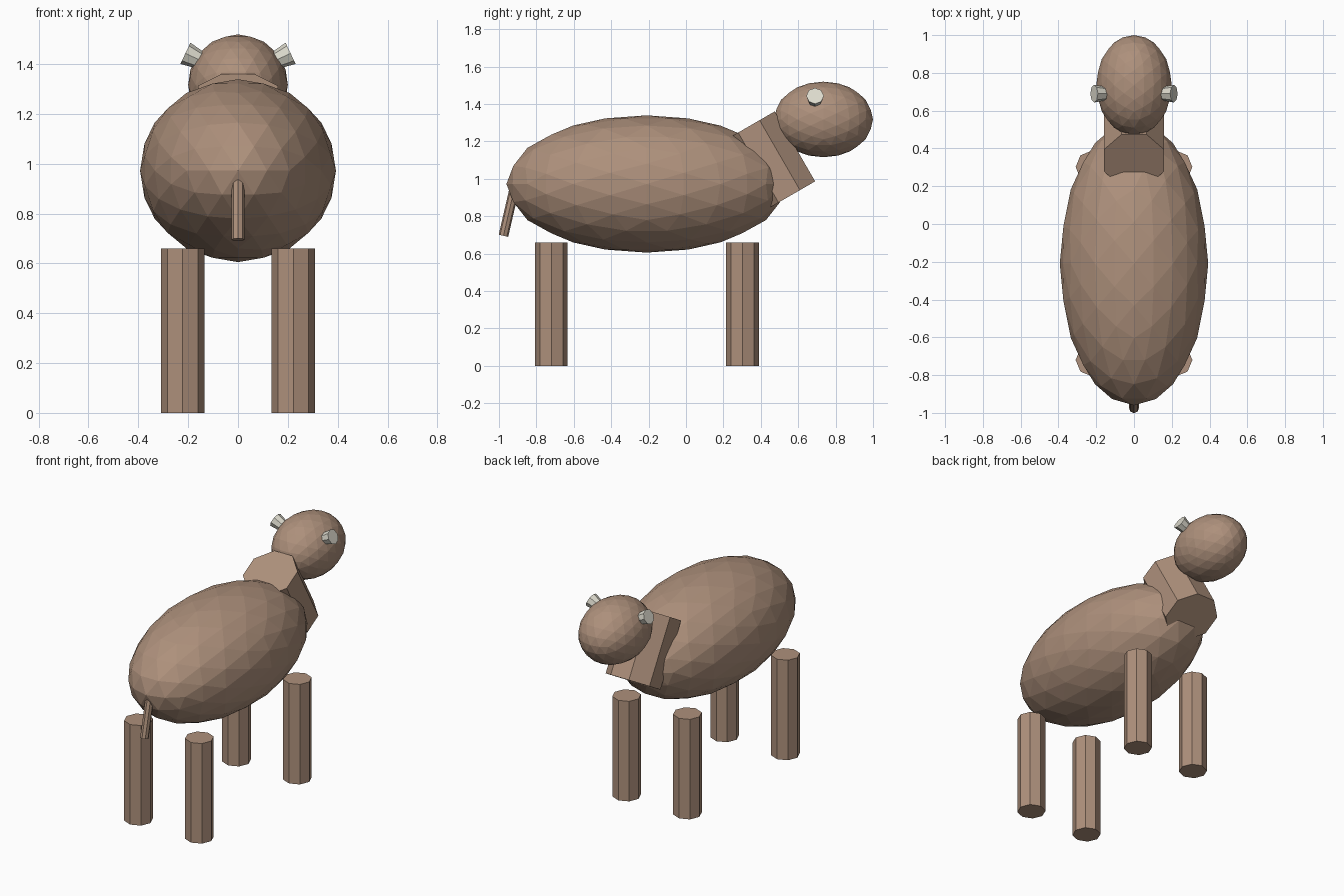
import bpy
from math import radians, pi
from mathutils import Vector, Matrix

cube = bpy.data.objects.get("Cube")
if cube:
    bpy.data.objects.remove(cube, do_unlink=True)


def material(name, rgb):
    mat = bpy.data.materials.new(name)
    mat.use_nodes = True
    mat.diffuse_color = (*rgb, 1)
    mat.node_tree.nodes["Principled BSDF"].inputs["Base Color"].default_value = (*rgb, 1)
    return mat


brown = material("warm_brown", (0.42, 0.28, 0.20))
ivory = material("pale_ivory", (0.72, 0.70, 0.61))


def finish(name, mat):
    obj = bpy.context.object
    obj.name = name
    obj.data.materials.append(mat)
    return obj


def ellipsoid(name, center, radii, mat):
    """Faceted ball, turned so its facets mirror across all three axes."""
    bpy.ops.mesh.primitive_ico_sphere_add(subdivisions=3, radius=1)
    obj = finish(name, mat)
    turn = Matrix.Rotation(pi / 2, 4, "Z") @ Matrix.Rotation(radians(-31.717), 4, "Y")
    obj.data.transform(Matrix.Diagonal((*radii, 1)) @ turn)
    obj.location = center


def rod(name, start, end, r_start, r_end, mat, spin=0.0):
    """Eight-sided rod between two points."""
    start, end = Vector(start), Vector(end)
    axis = end - start
    bpy.ops.mesh.primitive_cone_add(vertices=8, radius1=r_start, radius2=r_end, depth=axis.length)
    obj = finish(name, mat)
    obj.data.transform(Matrix.Rotation(spin, 4, "Z"))
    # Tilt within the YZ or XZ plane so the sides stay square to the body
    if abs(axis.x) > 1e-6:
        obj.data.transform(Matrix.Rotation(Vector((axis.z, axis.x)).angle_signed(Vector((1, 0))), 4, "Y"))
    else:
        obj.data.transform(Matrix.Rotation(-Vector((axis.z, axis.y)).angle_signed(Vector((1, 0))), 4, "X"))
    obj.location = (start + end) / 2


# Body and head
ellipsoid("body", (0, -0.21, 0.972), (0.393, 0.75, 0.367), brown)
ellipsoid("head", (0, 0.735, 1.317), (0.2, 0.265, 0.202), brown)

# Neck and tail
rod("neck", (0, 0.552, 0.906), (0, 0.336, 1.28), 0.173, 0.173, brown, pi / 8)
rod("tail", (0, -0.976, 0.695), (0, -0.913, 0.968), 0.026, 0.026, brown)

# Legs and horns, one per side
for side, s in (("left", 1), ("right", -1)):
    for place, y in (("front", 0.302), ("back", -0.72)):
        rod(f"{place}_{side}_leg", (s * 0.222, y, 0), (s * 0.222, y, 0.66), 0.087, 0.087, brown)
    rod(f"{side}_horn", (s * 0.12, 0.69, 1.40), (s * 0.211, 0.69, 1.443), 0.03, 0.047, ivory)
